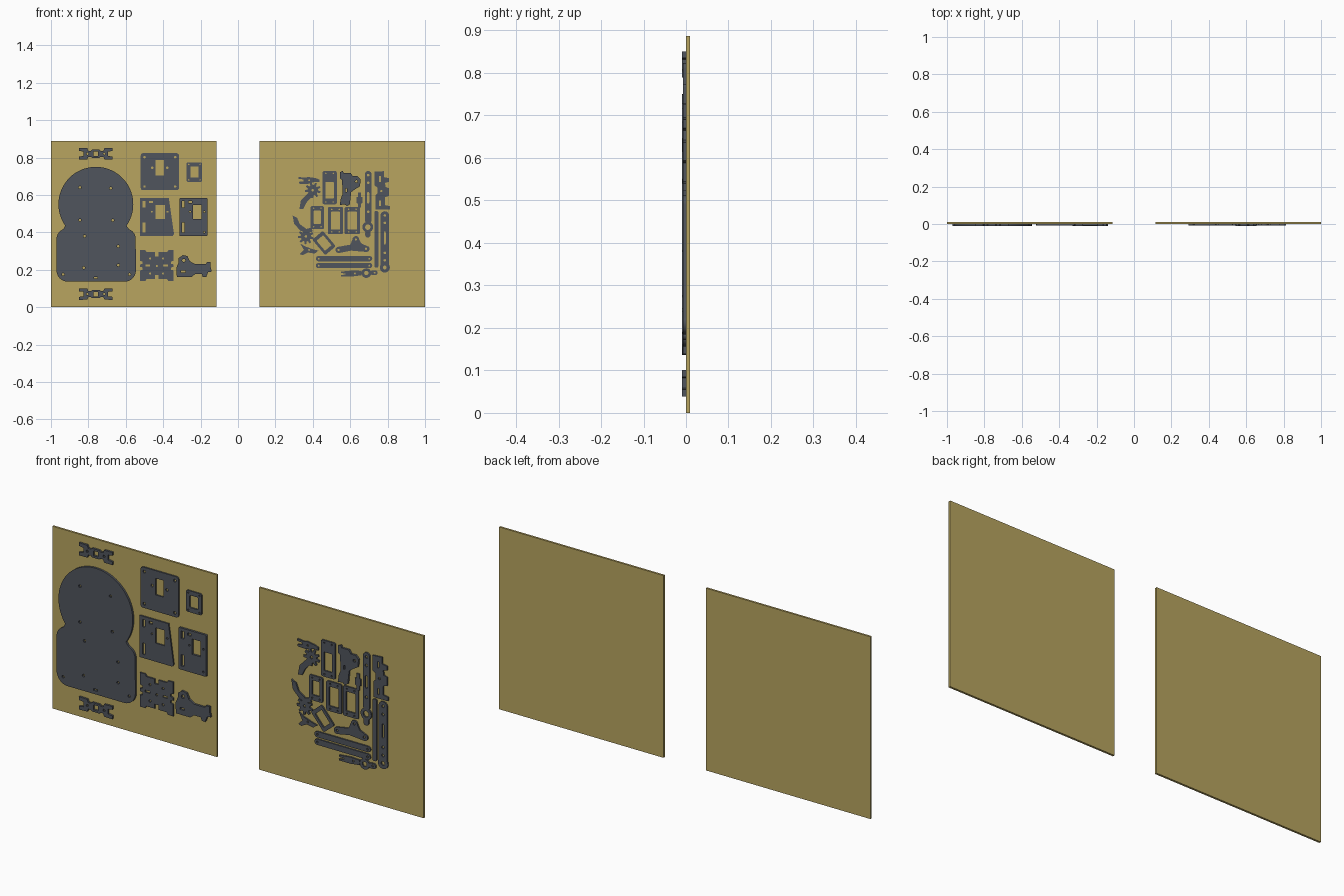
import bpy
from math import sin, cos, pi, atan2, radians

if "Cube" in bpy.data.objects:
    bpy.data.objects.remove(bpy.data.objects["Cube"], do_unlink=True)

UNIT = 0.01          # shapes are drawn in hundredths, as (x, z) points
THIN, THICK = 0.007, 0.01


def material(name, rgb):
    mat = bpy.data.materials.new(name)
    mat.use_nodes = True
    mat.diffuse_color = (*rgb, 1)
    mat.node_tree.nodes["Principled BSDF"].inputs["Base Color"].default_value = (*rgb, 1)
    return mat


TAN = material("tan board", (0.48, 0.375, 0.115))
GREY = material("slate grey", (0.08, 0.09, 0.11))


# ---- outline helpers ----
def arc(x, z, r, start=0, end=360, steps=16):
    return [(x + r * cos(radians(start + (end - start) * i / steps)),
             z + r * sin(radians(start + (end - start) * i / steps))) for i in range(steps + 1)]


def dot(x, z, r=0.7):
    return arc(x, z, r, steps=10)


def dots(*centres, r=0.7):
    return [dot(x, z, r) for x, z in centres]


def rect(left, right, low, high, r=0.0):
    if not r:
        return [(left, low), (right, low), (right, high), (left, high)]
    corners = [(right - r, high - r), (left + r, high - r), (left + r, low + r), (right - r, low + r)]
    return [p for i, c in enumerate(corners) for p in arc(*c, r, i * 90, i * 90 + 90, 5)]


def capsule(a, b, r):
    turn = atan2(b[1] - a[1], b[0] - a[0]) * 180 / pi
    return arc(*b, r, turn - 90, turn + 90, 8) + arc(*a, r, turn + 90, turn + 270, 8)


def gear(x, z, r, teeth=9):
    pts = []
    for i in range(teeth):
        for step, size in ((0, 0.65), (0.3, 0.65), (0.45, 1), (0.8, 1)):
            t = 2 * pi * (i + step) / teeth
            pts.append((x + r * size * cos(t), z + r * size * sin(t)))
    return pts


def four_way(x, z, quarter):
    back = quarter[::-1]
    return ([(x + a, z + b) for a, b in quarter] + [(x + a, z - b) for a, b in back]
            + [(x - a, z - b) for a, b in quarter] + [(x - a, z + b) for a, b in back])


def turned(pts, x, z, degrees):
    c, s = cos(radians(degrees)), sin(radians(degrees))
    return [(x + a * c - b * s, z + a * s + b * c) for a, b in pts]


def plate(name, outline, holes=(), depth=THIN):
    """Cut one flat part, holes included, and lay it on the front of the board."""
    curve = bpy.data.curves.new(name, "CURVE")
    curve.dimensions = "2D"
    curve.fill_mode = "BOTH"
    curve.extrude = depth / 2
    for shape in [outline, *holes]:
        clean = [p for i, p in enumerate(shape)
                 if abs(p[0] - shape[i - 1][0]) + abs(p[1] - shape[i - 1][1]) > 0.001]
        spline = curve.splines.new("POLY")
        spline.points.add(len(clean) - 1)
        for point, (x, z) in zip(spline.points, clean):
            point.co = (x * UNIT, z * UNIT, 0, 1)
        spline.use_cyclic_u = True
    curve.materials.append(GREY)
    obj = bpy.data.objects.new(name, curve)
    obj.location.y = -depth / 2
    obj.rotation_euler.x = pi / 2
    bpy.context.collection.objects.link(obj)
    bpy.ops.object.select_all(action="DESELECT")
    obj.select_set(True)
    bpy.context.view_layer.objects.active = obj
    bpy.ops.object.convert(target="MESH")
    bpy.ops.object.shade_smooth_by_angle()


# ---- backing boards ----
for side, centre in (("right", -0.557), ("left", 0.557)):
    bpy.ops.mesh.primitive_cube_add(size=1, location=(centre, 0.005, 0.4435))
    board = bpy.context.object
    board.name = side + "_board"
    board.scale = (0.886, 0.01, 0.887)
    board.data.materials.append(TAN)

# ---- large base plate: disc joined to a rounded block ----
base = (arc(-76, 55, 20, -35, 215, 64) + arc(-91.5, 36.5, 5.5, 110, 180, 8)
        + arc(-91, 19.6, 6, 180, 270, 8) + arc(-60.6, 19.6, 6, 270, 360, 8)
        + arc(-60.2, 36.5, 5.5, 0, 70, 8))
plate("base_plate", base, dots((-84.5, 64), (-68, 63.5), (-84.5, 46.5), (-67, 46.5), (-82, 38),
                               (-64, 32.5), (-82.5, 21), (-64, 22.5), (-93.5, 17.5), (-58, 17.5))
      + [rect(-77, -75, 15.3, 16.2)], THICK)

# ---- paired clips above and below the base ----
clip = [(0, 2.2), (2, 2.2), (2.6, 1.6), (4, 1.6), (4.6, 3), (9, 3.1), (9, 1.5), (6.6, 1.2), (6.6, 0)]
for name, z in (("upper_clip", 82), ("lower_clip", 7)):
    holes = [rect(-77.2, -74.8, z - 1.2, z + 1.2)] + dots((-80.5, z), (-71.5, z), r=0.6)
    plate(name, four_way(-76, z, clip), holes, THICK)

# ---- mounting plates ----
plate("square_plate", rect(-52, -31.6, 62.5, 82.3, 1.2),
      [rect(-44, -39.6, 70.5, 78.6)] + dots((-50, 80.2), (-33.6, 80.2), (-50, 64.5), (-33.6, 64.5),
                                            (-45.8, 74.5), (-37.8, 74.5)))
plate("small_frame", rect(-27.5, -19.2, 67, 77.4, 0.8),
      [rect(-25.5, -21, 69.3, 75.3, 0.5)]
      + dots((-26.4, 76.3), (-20.3, 76.3), (-26.4, 68), (-20.3, 68), r=0.4))


def slots(x):
    """Fixing slots and holes shared by the two side plates."""
    return [rect(x, x + 1.5, 39.8, 45.3), rect(x, x + 1.5, 53.2, 56.8), rect(x + 3.5, x + 5.5, 55.6, 56.8)]


plate("tapered_plate", [(-52.5, 38), (-35, 38), (-34.2, 39), (-37, 58.3), (-52.5, 58.3)],
      [rect(-44, -39, 47, 54.5)] + slots(-51) + dots((-46, 51), (-37.7, 51), r=0.5))
plate("upright_plate", rect(-31.3, -16.4, 38, 58.3, 0.5),
      [rect(-24, -19.4, 47, 54.5)] + slots(-30) + dots((-25.6, 51), (-18, 51), (-18, 40), r=0.5), THICK)
cross = [(1, 5), (1, 7.2), (5.5, 7.2), (6.2, 8.3), (9, 8.3), (9, 2.6), (7.6, 2.2), (7.6, 1), (9, 0.6), (9, 0)]
plate("cross_plate", four_way(-43.4, 22.2, cross),
      [rect(-49.5, -47, 21.7, 22.7), rect(-40, -37.5, 21.7, 22.7)]
      + dots((-43.4, 22), (-47, 26), (-40, 26), (-47, 18), (-40, 18), r=0.6))
plate("large_bracket", [(-32.7, 16), (-33, 21), (-31.7, 24), (-31.7, 26.2), (-29.5, 27.8), (-27, 27.3),
                        (-25.8, 24.6), (-23, 23), (-17.2, 23), (-16.7, 24), (-14.6, 24), (-14.6, 21.4),
                        (-14, 19), (-16, 18.7), (-17, 16), (-18.8, 16), (-19.3, 17.6), (-23, 17.6), (-25, 16)],
      [dot(-29, 25, 0.9), rect(-30.5, -28, 18.5, 19.5)], THICK)

# ---- gripper: geared claws, tips and fork ----
plate("upper_claw_gear", gear(40, 62.5, 4.2), [dot(40, 62.5, 0.7)])
plate("upper_claw_arm", [(38.4, 62), (33.6, 57), (32.8, 52.4), (35, 52.6), (36.5, 55.8), (40, 59.5)])
plate("lower_claw_gear", gear(36.3, 37.8, 4.2), [dot(36.3, 37.8, 0.7)])
plate("lower_claw_arm", [(29.2, 49), (31.6, 47.8), (33, 44.4), (36.6, 41.8), (39.5, 42.6), (39.8, 40.4),
                         (36.8, 39.6), (33.5, 40.8), (30, 44.5)])
plate("claw_tip", [(33.3, 34), (36, 32.4), (40, 31), (43, 30.2), (41, 28.6), (37.5, 29.2),
                   (34.5, 27.7), (33, 28.4), (35.2, 30.6)], [dot(38, 30.6, 0.5)])
plate("finger_link", [(32.4, 69.6), (36, 69.2), (37.5, 69.6), (41.5, 69), (43.6, 68.2), (43.6, 66.8), (41, 67),
                      (37, 65.8), (32.6, 66), (32.6, 67), (35, 67.3), (35, 68.3), (32.4, 68.6)],
      [dot(38, 67.8, 0.5)])

# ---- motor frames ----
frame_list = [("tall_frame", 45.2, 52.8, 55, 72.7, 58, 67), ("left_frame", 38.8, 46, 41.8, 54, 44.5, 51.6),
              ("middle_frame", 48, 56.2, 39, 53.5, 41.5, 51), ("right_frame", 57, 65.3, 39, 53.5, 41.5, 51)]
for name, left, right, low, high, bottom, top in frame_list:
    mid = (left + right) / 2
    plate(name, rect(left, right, low, high, 0.8), [rect(left + 1.6, right - 1.6, bottom, top, 0.4)]
          + dots((mid - 2, low + 1.2), (mid + 2, low + 1.2), (mid - 2, high - 1.2), (mid + 2, high - 1.2), r=0.4))
plate("tilted_frame", turned(rect(-3.7, 3.7, -5.4, 5.4, 0.8), 46, 34.3, 40),
      [turned(rect(-2.3, 2.3, -3.5, 3.5, 0.3), 46, 34.3, 40)])

# ---- arm brackets ----
plate("small_bracket", [(54.5, 72.2), (56, 72.8), (56.6, 71.7), (60.3, 71.7), (61.4, 70), (64, 70), (65.6, 68.4),
                        (65.2, 64.6), (62.5, 63), (60.5, 61.5), (59.8, 55), (58.2, 54), (57, 55), (54.4, 54.5),
                        (55, 58.3), (56, 60.4), (55.6, 68), (54.5, 69)],
      [dot(63.3, 67.2, 0.7), rect(57.5, 58.3, 61.5, 63.5)], THICK)
plate("spacer", four_way(65, 57.2, [(0, 4), (0.8, 4), (0.8, 1.8), (1.6, 1.6), (1.6, 0)]))
plate("notched_bracket", [(73, 72.4), (78, 72.7), (78, 69.5), (80.7, 69), (80.7, 67), (78.6, 66.4), (79, 64.2),
                          (80.7, 63.6), (80.7, 59.4), (78.6, 58.8), (78.6, 54.5), (81.2, 54), (81.2, 52.2),
                          (73.6, 52.2), (73.6, 60), (74.6, 61), (74.6, 64), (73, 65)],
      [rect(75.5, 76.5, 54, 57), rect(75.5, 76.5, 67, 70), dot(76.6, 62, 0.6)])
plate("triangle_link", arc(53.8, 30.6, 1.7, 110, 270, 8) + [(60.5, 30.2)] + arc(68.6, 31.2, 1.7, 270, 400, 8)
      + [(66, 34)] + arc(63, 36.2, 1.8, 0, 180, 8) + [(60, 33.4)],
      dots((53.8, 30.6), (68.4, 31.2), (63, 36.2), r=0.6))

# ---- long links and bars ----
plate("upright_link", capsule((69.6, 71), (69.6, 46.5), 1.8),
      dots((69.6, 70.6), (69.6, 66.5), (69.6, 51), r=0.7) + [capsule((69.6, 56), (69.6, 61), 0.6)])
plate("upright_link_ring", arc(69.4, 42.8, 2.9, steps=24), [dot(69.4, 42.8, 1.5)])
plate("upright_link_end", capsule((69.4, 39.6), (69.4, 38.6), 1.4))
plate("thin_bar", rect(73, 75, 21.2, 51.3, 0.5))
plate("long_link", arc(78.5, 49, 2.3, 0, 180, 10) + arc(78.5, 21.2, 2.7, 150, 390, 20),
      dots((78.5, 49), (78.5, 45), (78.5, 29), (78.5, 25), r=0.7)
      + [capsule((78.5, 34), (78.5, 40), 0.5), dot(78.5, 21.2, 1)])
for name, z in (("upper_bar", 25.9), ("lower_bar", 22.2)):
    plate(name, capsule((43, z), (70.4, z), 1.4), dots((43.2, z), (70.2, z), r=0.5))
plate("short_link", [(55, 19), (61, 19.6), (66, 19.4), (66, 17), (61, 16.4), (55, 16.4), (55, 17.2),
                     (57.5, 17.4), (57.5, 18), (55, 18.2)], [dot(62.5, 18, 0.5)])
plate("short_link_ring", arc(68.6, 18.2, 2.6, steps=20), [dot(68.6, 18.2, 1.2)])
plate("short_link_end", capsule((72, 18.4), (73.4, 18.4), 1.3), [dot(73, 18.4, 0.5)])
